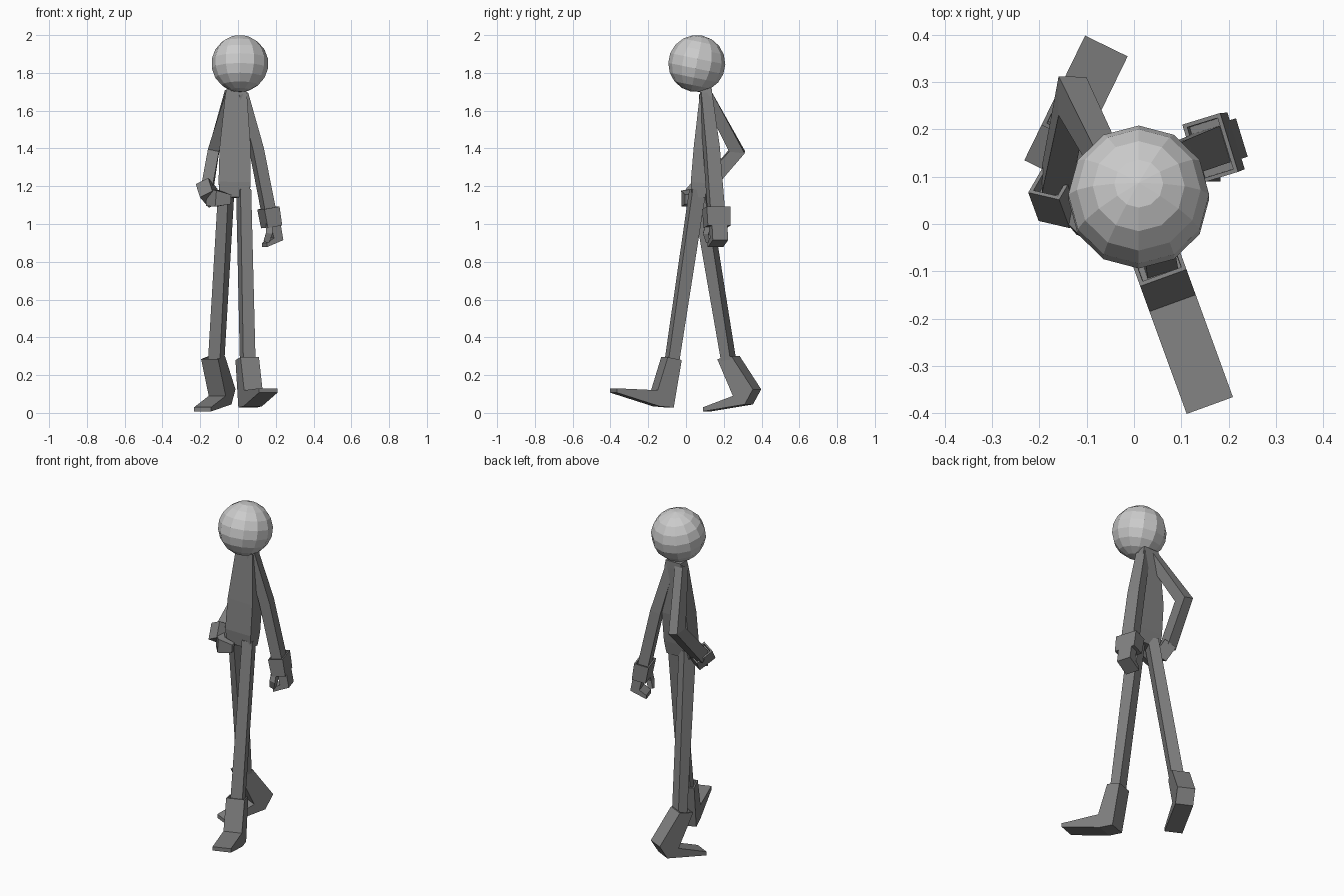
import bpy, bmesh
from math import sin, cos, radians
from mathutils import Vector as V, Matrix

if "Cube" in bpy.data.objects:
    bpy.data.objects.remove(bpy.data.objects["Cube"])

dark = bpy.data.materials.new("dark_grey")
dark.diffuse_color = (0.22, 0.22, 0.22, 1)
dark.use_nodes = True
dark.node_tree.nodes["Principled BSDF"].inputs["Base Color"].default_value = dark.diffuse_color


def yaw_x(deg):
    return V((cos(radians(deg)), sin(radians(deg)), 0))


def finish(name, bm, open_face=None, mat=dark):
    bmesh.ops.recalc_face_normals(bm, faces=bm.faces[:])
    if open_face:  # recessed opening with a rim
        bmesh.ops.inset_individual(bm, faces=[open_face], thickness=0.012, depth=0)
        bmesh.ops.inset_individual(bm, faces=[open_face], thickness=0.001, depth=-0.025)
    me = bpy.data.meshes.new(name)
    bm.to_mesh(me)
    bm.free()
    if mat:
        me.materials.append(mat)
    ob = bpy.data.objects.new(name, me)
    bpy.context.collection.objects.link(ob)
    return ob


def loft(name, rings, side, hollow=False):
    """Four-sided tube through rings of (centre, width, depth)."""
    bm = bmesh.new()
    pts = [V(r[0]) for r in rings]
    loops = []
    for i, (c, w, d) in enumerate(rings):
        a = (pts[i] - pts[i - 1]).normalized() if i else V((0, 0, 0))
        b = (pts[i + 1] - pts[i]).normalized() if i < len(pts) - 1 else V((0, 0, 0))
        t = (a + b).normalized()
        s = (side - t * side.dot(t)).normalized()
        n = t.cross(s)
        loops.append([bm.verts.new(pts[i] + s * (p * w / 2) + n * (q * d / 2))
                      for p, q in ((-1, -1), (1, -1), (1, 1), (-1, 1))])
    for lo, hi in zip(loops, loops[1:]):
        for k in range(4):
            j = (k + 1) % 4
            bm.faces.new((lo[k], lo[j], hi[j], hi[k]))
    cap = bm.faces.new(loops[0])
    bm.faces.new(loops[-1])
    return finish(name, bm, cap if hollow else None)


def prism(name, profile, origin, forward, width, hollow=False):
    """Side profile (forward, height) given thickness across."""
    bm = bmesh.new()
    side = V((-forward.y, forward.x, 0)) * width / 2
    a, b = [[bm.verts.new(V(origin) + forward * u + V((0, 0, z)) + side * s)
             for u, z in profile] for s in (-1, 1)]
    bm.faces.new(a)
    bm.faces.new(b)
    walls = []
    for k in range(len(a)):
        j = (k + 1) % len(a)
        walls.append(bm.faces.new((a[k], a[j], b[j], b[k])))
    return finish(name, bm, walls[0] if hollow else None)


# Head: low-poly ball leaning back
bm = bmesh.new()
bmesh.ops.create_uvsphere(bm, u_segments=12, v_segments=9, radius=0.151,
                          matrix=Matrix.Translation((0.01, 0.057, 1.849))
                          @ Matrix.Rotation(-0.2, 4, 'X'))
finish("head", bm, mat=None)

# Torso and neck
loft("torso", [((-0.01, 0.107, 1.72), 0.10, 0.06), ((-0.01, 0.105, 1.68), 0.115, 0.065),
               ((-0.015, 0.088, 1.4), 0.165, 0.095), ((-0.018, 0.07, 1.22), 0.17, 0.09),
               ((-0.018, 0.066, 1.14), 0.155, 0.07)], V((1, 0, 0)))

# Legs
loft("front_leg", [((0.03, 0.062, 1.18), 0.06, 0.075), ((0.052, -0.078, 0.25), 0.068, 0.06)],
     yaw_x(18))
loft("back_leg", [((-0.062, 0.075, 1.18), 0.06, 0.075), ((-0.117, 0.23, 0.25), 0.07, 0.055)],
     yaw_x(-26))

# Boots: cuff, heel and toe in one profile
prism("front_boot", [(-0.04, 0.28), (0.038, 0.295), (0.095, 0.12), (0.325, 0.13),
                     (0.325, 0.107), (0.085, 0.035), (0.005, 0.028)],
      (0.049, -0.078, 0), yaw_x(-70), 0.104, True)
prism("back_boot", [(-0.042, 0.30), (0.042, 0.285), (-0.05, 0.09), (0.125, 0.03),
                    (0.125, 0.008), (-0.12, 0.045), (-0.168, 0.125)],
      (-0.132, 0.225, 0), yaw_x(-116), 0.10, True)

# Hanging arm with cuff and curled hand
turn = yaw_x(17)
loft("straight_arm", [((0.022, 0.103, 1.69), 0.05, 0.06), ((0.097, 0.135, 1.4), 0.06, 0.075),
                      ((0.168, 0.162, 1.04), 0.06, 0.08)], turn)
loft("straight_arm_cuff", [((0.161, 0.16, 1.085), 0.085, 0.13),
                           ((0.178, 0.164, 0.985), 0.08, 0.125)], turn, True)
prism("straight_arm_hand", [(-0.02, 1.0), (0.035, 1.0), (0.05, 0.915), (-0.042, 0.877),
                            (-0.042, 0.9), (-0.002, 0.925)], (0.18, 0.168, 0), turn, 0.085)
loft("straight_arm_thumb", [((0.165, 0.12, 1.0), 0.035, 0.03), ((0.165, 0.105, 0.95), 0.035, 0.03),
                            ((0.15, 0.115, 0.905), 0.03, 0.02)], V((1, 0, 0)))

# Bent arm with cuff and hand resting at the hip
loft("bent_arm", [((-0.045, 0.107, 1.69), 0.05, 0.06), ((-0.13, 0.27, 1.385), 0.06, 0.083),
                  ((-0.165, 0.09, 1.175), 0.06, 0.075)], V((1, 0, 0)))
loft("bent_arm_cuff", [((-0.167, 0.1, 1.2), 0.075, 0.11), ((-0.145, 0.04, 1.13), 0.075, 0.11)],
     yaw_x(-30), True)
loft("bent_arm_hand", [((-0.15, 0.045, 1.14), 0.09, 0.045), ((-0.11, -0.003, 1.135), 0.085, 0.045),
                       ((-0.04, 0.01, 1.13), 0.05, 0.03)], V((0, 0, 1)))
